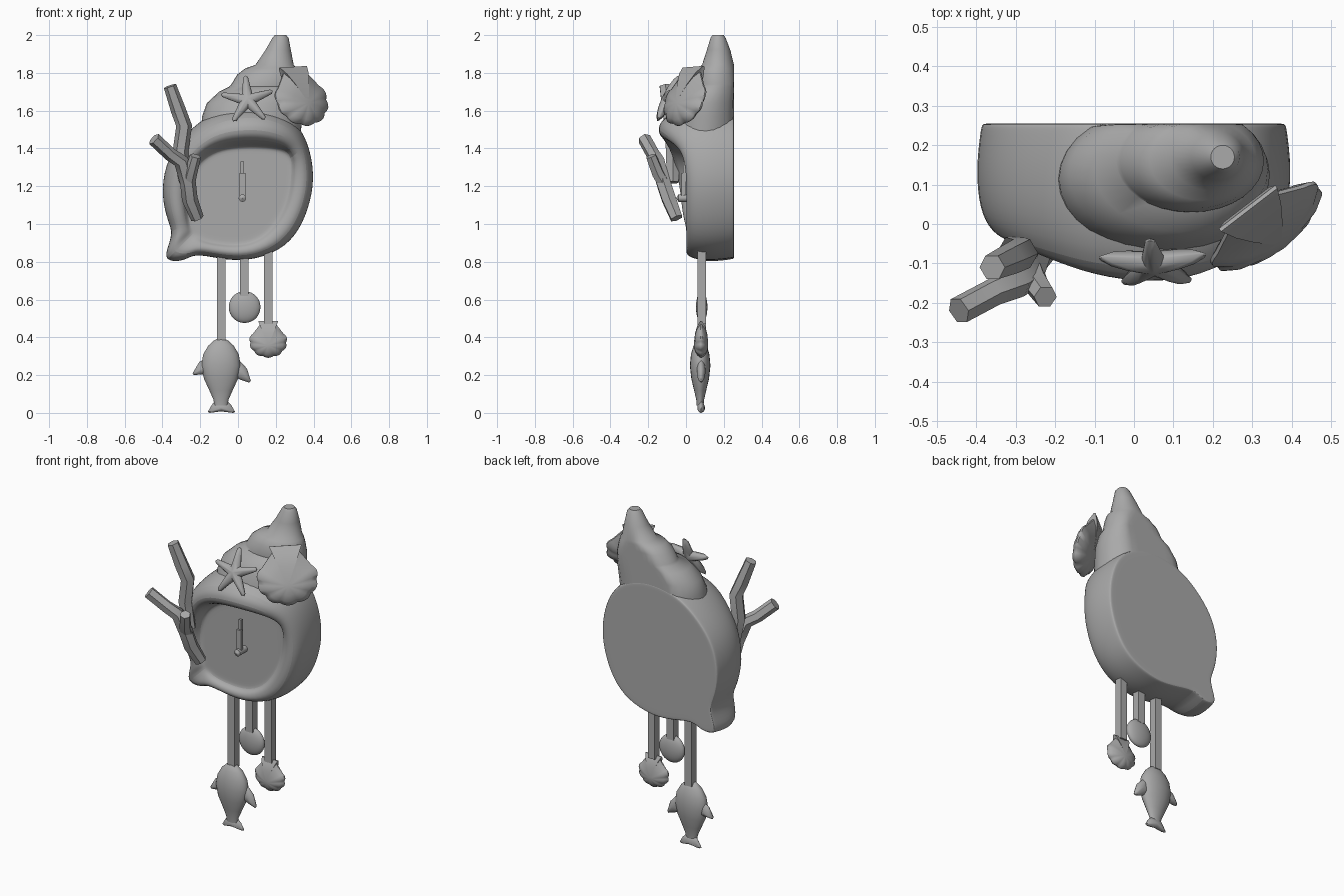
import bpy, bmesh, math
from mathutils import Vector, Matrix

if "Cube" in bpy.data.objects:
    bpy.data.objects.remove(bpy.data.objects["Cube"])

GREY = bpy.data.materials.new("plain grey")
GREY.diffuse_color = (0.4, 0.4, 0.4, 1)
GREY.use_nodes = True
GREY.node_tree.nodes["Principled BSDF"].inputs["Base Color"].default_value = GREY.diffuse_color


def finish(name, bm, subsurf=0, angle=40):
    bmesh.ops.recalc_face_normals(bm, faces=bm.faces)
    me = bpy.data.meshes.new(name)
    bm.to_mesh(me)
    bm.free()
    ob = bpy.data.objects.new(name, me)
    bpy.context.collection.objects.link(ob)
    me.materials.append(GREY)
    if subsurf:
        m = ob.modifiers.new("smooth", 'SUBSURF')
        m.levels = m.render_levels = subsurf
    bpy.ops.object.select_all(action='DESELECT')
    ob.select_set(True)
    bpy.context.view_layer.objects.active = ob
    bpy.ops.object.shade_smooth_by_angle(angle=math.radians(angle))
    return ob


def loft(name, rings, subsurf=0, angle=40):
    """Skin closed rings of equal length and cap both ends."""
    bm = bmesh.new()
    vs = [[bm.verts.new(p) for p in r] for r in rings]
    n = len(vs[0])
    for a, b in zip(vs, vs[1:]):
        for i in range(n):
            j = (i + 1) % n
            bm.faces.new((a[i], a[j], b[j], b[i]))
    bm.faces.new(vs[0])
    bm.faces.new(vs[-1])
    return finish(name, bm, subsurf, angle)


def lens(name, outline, thick, place, angle=50):
    """Pillow-like plate: 2D outline (u, v) puffed up along its normal."""
    cx = sum(p[0] for p in outline) / len(outline)
    cy = sum(p[1] for p in outline) / len(outline)
    prof = [(.15, -1), (.5, -.85), (.8, -.55), (1, -.1),
            (1, .1), (.8, .55), (.5, .85), (.15, 1)]
    rings = [[place @ Vector((cx + (u - cx) * s, cy + (v - cy) * s, d * thick / 2))
              for u, v in outline] for s, d in prof]
    return loft(name, rings, 0, angle)


def frame(origin, u, v):
    u, v = Vector(u).normalized(), Vector(v).normalized()
    n = u.cross(v).normalized()
    v = n.cross(u)
    m = Matrix((u, v, n)).transposed().to_4x4()
    m.translation = origin
    return m


def tube(name, pts, radii, sides=6):
    rings = []
    pts = [Vector(p) for p in pts]
    for i, p in enumerate(pts):
        t = (pts[min(i + 1, len(pts) - 1)] - pts[max(i - 1, 0)]).normalized()
        a = t.cross(Vector((0, 1, 0))).normalized()
        b = t.cross(a)
        rings.append([p + radii[i] * (a * math.cos(k * math.tau / sides) + b * math.sin(k * math.tau / sides))
                      for k in range(sides)])
    return loft(name, rings, 0, 50)


def box(name, lo, hi):
    x0, y0, z0 = lo
    x1, y1, z1 = hi
    return loft(name, [[(x0, y0, z), (x1, y0, z), (x1, y1, z), (x0, y1, z)] for z in (z0, z1)])


# Shell body: outer x, z, dial edge x, z and lip depth around the opening
stations = [
    (-.395, .80, -.24, .95, .02), (-.285, .80, -.21, .93, .0), (-.235, .845, -.17, .905, .0),
    (-.10, .815, -.08, .89, 0), (.05, .80, .04, .885, 0), (.225, .855, .15, .935, 0),
    (.33, .965, .23, 1.04, 0), (.39, 1.13, .275, 1.15, 0), (.405, 1.27, .285, 1.26, 0),
    (.375, 1.43, .29, 1.36, -.02), (.30, 1.56, .24, 1.40, -.09), (.15, 1.63, .13, 1.415, -.145),
    (0, 1.63, 0, 1.415, -.15), (-.145, 1.59, -.12, 1.395, -.125), (-.275, 1.485, -.215, 1.33, -.08),
    (-.375, 1.355, -.26, 1.24, -.05), (-.41, 1.18, -.275, 1.14, -.03), (-.38, 1.03, -.27, 1.06, -.02),
    (-.345, .96, -.26, 1.0, 0), (-.372, .88, -.25, .97, 0)]


def body_ring(t, y, lip=0.0, scale=1.0):
    """t runs from the outer outline (0) to the dial edge (1)."""
    return [((ox + (ix - ox) * t) * scale, y + c * lip, 1.22 + (oz + (iz - oz) * t - 1.22) * scale)
            for ox, oz, ix, iz, c in stations]


loft("shell_body", [
    body_ring(0, .255, 0, .5), body_ring(0, .255, 0, .93), body_ring(0, .255, 0, .965),
    body_ring(0, .24, 0, .975), body_ring(0, .14, 0, 1.005), body_ring(.05, .05, .4),
    body_ring(.3, .005, .9), body_ring(.62, 0, 1.05), body_ring(.88, .01, .9),
    body_ring(1.0, .03), body_ring(1.0, .03, 0, .9), body_ring(1.0, .03, 0, .4)], 2)

# Spire whorls: z, left, right, front, back
whorls = [(1.45, -.20, .33, -.09, .30), (1.57, -.19, .34, -.07, .30), (1.64, -.165, .345, -.05, .30),
          (1.70, -.10, .34, -.02, .30), (1.728, -.045, .33, .03, .29), (1.74, -.035, .33, .03, .29),
          (1.79, -.005, .32, .04, .28), (1.825, .04, .31, .06, .265), (1.842, .092, .295, .085, .255),
          (1.92, .145, .28, .11, .235), (1.985, .182, .268, .13, .21), (2.0, .195, .255, .14, .2)]
rings = []
for z, l, r, f, b in whorls:
    ring = []
    for k in range(32):
        a = k * math.tau / 32
        y = (f + b) / 2 + (b - f) / 2 * math.sin(a)
        ring.append(((l + r) / 2 + (r - l) / 2 * math.cos(a), min(y, .254), z))
    rings.append(ring)
loft("spire", rings, 0, 45)

# Coral branches
tube("coral_trunk", [(-.215, -.05, 1.03), (-.255, -.09, 1.13), (-.265, -.12, 1.22), (-.30, -.15, 1.33),
                     (-.36, -.175, 1.37), (-.445, -.22, 1.45)], [.035, .042, .042, .04, .036, .036])
tube("coral_twig", [(-.265, -.11, 1.2), (-.25, -.15, 1.27), (-.225, -.185, 1.36)], [.035, .034, .03])
tube("coral_tall_branch", [(-.275, -.07, 1.22), (-.305, -.07, 1.38), (-.285, -.075, 1.52),
                           (-.315, -.09, 1.60), (-.36, -.11, 1.73)], [.036, .042, .042, .04, .034])

# Starfish with blunt arms
star = []
for k in range(5):
    a = math.radians(94 + 72 * k)
    for r, d in ((.135, -.09), (.143, 0), (.135, .09), (.047, math.pi / 5)):
        star.append((r * math.cos(a + d), r * math.sin(a + d)))
lens("starfish", star, .06, frame((.05, -.10, 1.655), (1, 0, 0), (0, .42, .9)))


# Scalloped fan shells
def fan(name, size, thick, place):
    pts = []
    for i in range(43):
        a = math.radians(150 + 240 * i / 42)
        r = .95 + .07 * abs(math.sin(math.pi * 7 * i / 42))
        pts.append((.5 * r * math.cos(a) * size, (-.07 + .43 * r * math.sin(a)) * size))
    pts += [(x * size, y * size) for x, y in ((.22, .38), (.27, .48), (-.27, .48), (-.22, .38))]
    lens(name, pts, thick, place)


fan("large_fan_shell", .335, .10, frame((.33, .0, 1.68), (.78, .6, .05), (-.2, .28, .93)))
fan("hanging_fan_shell", .198, .075, frame((.16, .08, .392), (1, 0, 0), (0, 0, 1)))

# Dial hands and pin
box("long_hand", (.014, -.015, 1.13), (.032, .0, 1.33))
box("short_hand", (.007, -.025, 1.13), (.039, -.01, 1.27))
tube("hand_pin", [(.023, .035, 1.137), (.0231, -.04, 1.137), (.0231, -.052, 1.137)], [.02, .02, .012], 12)

# Hanging rods
for name, x, z in (("left_rod", -.088, .37), ("middle_rod", .033, .62), ("right_rod", .16, .47)):
    box(name, (x - .023, .06, z), (x + .023, .105, .95))

# Disc pendant
bm = bmesh.new()
bmesh.ops.create_uvsphere(bm, u_segments=24, v_segments=14, radius=.084)
bmesh.ops.transform(bm, matrix=Matrix.Translation((.035, .083, .56)) @ Matrix.Diagonal((1, .36, 1, 1)), verts=bm.verts)
finish("round_pendant", bm)

# Whale pendant: lathe-like body, flippers and fluke
prof = [(.04, .035), (.07, .04), (.12, .062), (.18, .09), (.25, .105), (.31, .094), (.355, .068), (.385, .035), (.396, .008)]
loft("whale_body", [[(-.09 + r * math.cos(k * math.tau / 20), .075 + r * .52 * math.sin(k * math.tau / 20), z)
                     for k in range(20)] for z, r in prof])
flat = frame((0, .08, 0), (1, 0, 0), (0, 0, 1))
lens("left_flipper", [(-.14, .30), (-.205, .27), (-.24, .21), (-.235, .2), (-.18, .205), (-.14, .2)], .045, flat)
lens("right_flipper", [(-.04, .31), (.01, .275), (.047, .235), (.068, .17), (.06, .16), (.015, .175), (-.04, .2)], .045, flat)
lens("fluke", [(-.125, .06), (-.14, .04), (-.16, .005), (-.15, 0), (-.09, .008), (-.025, 0), (-.015, .005),
               (-.035, .04), (-.055, .06)], .04, flat)
